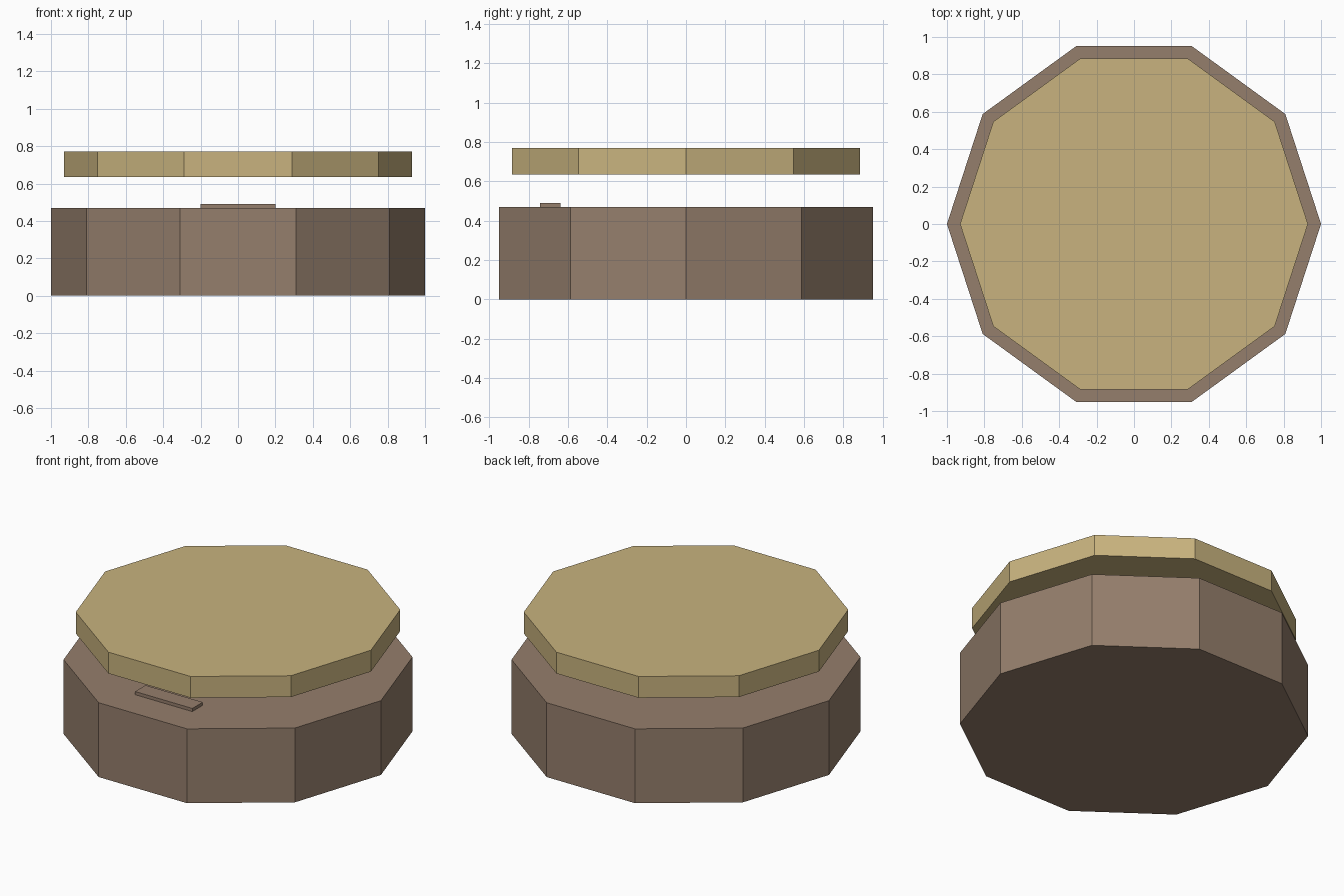
import bpy

cube = bpy.data.objects.get("Cube")
if cube:
    bpy.data.objects.remove(cube, do_unlink=True)


def make_material(name, rgb):
    mat = bpy.data.materials.new(name)
    mat.use_nodes = True
    color = (*rgb, 1)
    mat.diffuse_color = color
    mat.node_tree.nodes["Principled BSDF"].inputs["Base Color"].default_value = color
    return mat


def finish(name, mat):
    obj = bpy.context.object
    obj.name = obj.data.name = name
    obj.data.materials.append(mat)
    return obj


def decagon(name, radius, bottom, top, mat):
    """Ten-sided prism with a corner on each end of the x axis."""
    bpy.ops.mesh.primitive_cylinder_add(
        vertices=10, radius=radius, depth=top - bottom,
        location=(0, 0, (bottom + top) / 2))
    obj = finish(name, mat)
    # Turn the corners from the y axis onto the x axis
    for v in obj.data.vertices:
        v.co.x, v.co.y = v.co.y, -v.co.x
    return obj


brown = make_material("warm brown", (0.30, 0.21, 0.15))
sand = make_material("sand", (0.58, 0.45, 0.21))

# Thick base and floating lid
decagon("base", 1.0, 0.0, 0.47, brown)
decagon("lid", 0.93, 0.635, 0.77, sand)

# Small raised bar on the front rim of the base
bpy.ops.mesh.primitive_cube_add(size=1, location=(0, -0.69, 0.479))
bar = finish("front_bar", brown)
for v in bar.data.vertices:
    v.co.x *= 0.4
    v.co.y *= 0.104
    v.co.z *= 0.022
